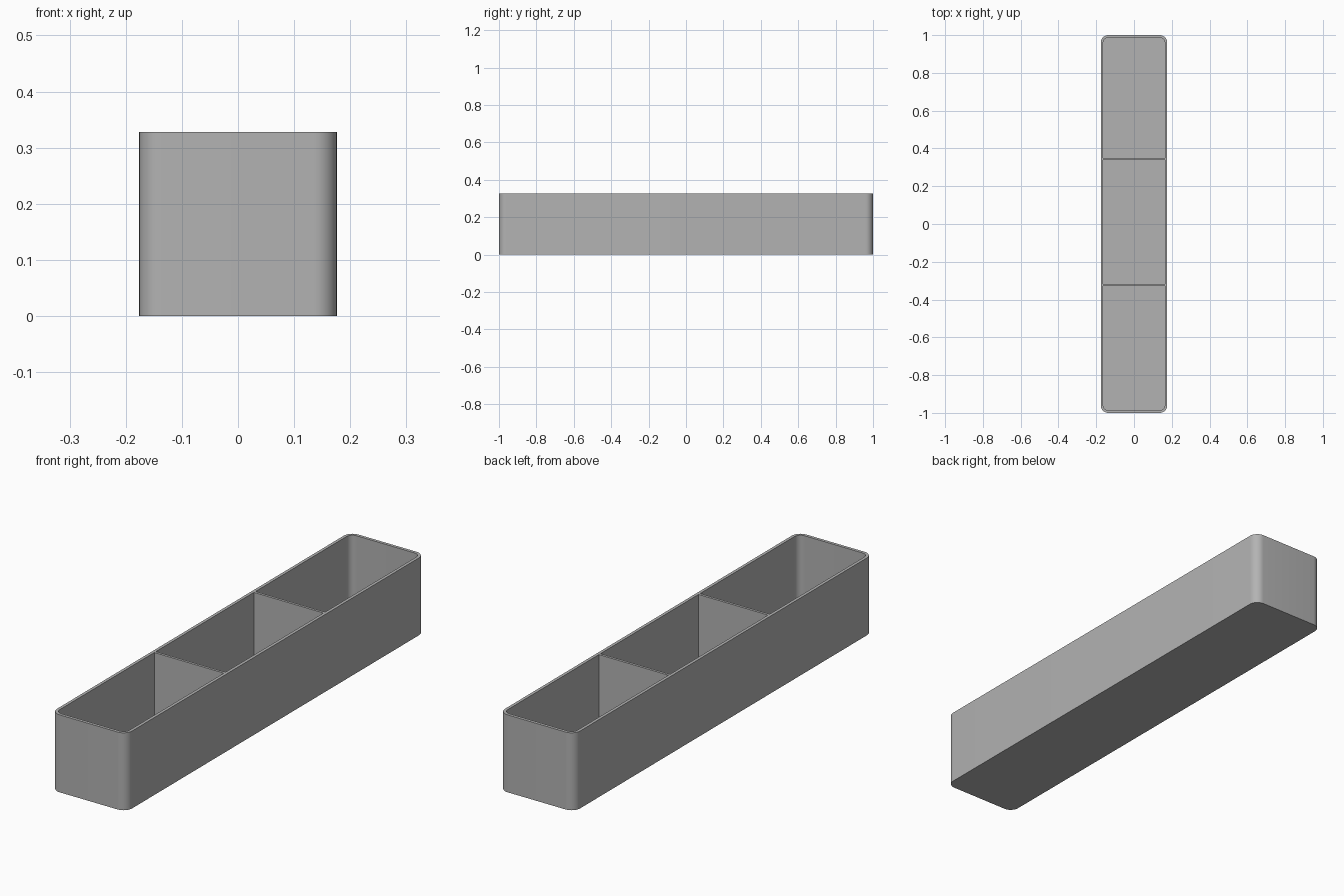
import bpy
import bmesh
from math import cos, sin, pi, radians

cube = bpy.data.objects.get("Cube")
if cube:
    bpy.data.objects.remove(cube, do_unlink=True)

HALF_X, HALF_Y, HEIGHT = 0.176, 1.0, 0.328
WALL, FLOOR, RADIUS = 0.013, 0.012, 0.04
DIVIDER = 0.011
SEGMENTS = 10

grey = bpy.data.materials.new("plain grey")
grey.use_nodes = True
colour = (0.45, 0.45, 0.45, 1)
grey.diffuse_color = colour
grey.node_tree.nodes["Principled BSDF"].inputs["Base Color"].default_value = colour


def finish(bm, name):
    bmesh.ops.recalc_face_normals(bm, faces=bm.faces)
    mesh = bpy.data.meshes.new(name)
    bm.to_mesh(mesh)
    bm.free()
    mesh.materials.append(grey)
    obj = bpy.data.objects.new(name, mesh)
    bpy.context.collection.objects.link(obj)
    return obj


def rounded_ring(bm, inset, z):
    """Rounded rectangle of vertices, drawn in from the outer outline."""
    r = RADIUS - inset
    cx, cy = HALF_X - RADIUS, HALF_Y - RADIUS
    ring = []
    for corner, (sx, sy) in enumerate([(1, 1), (-1, 1), (-1, -1), (1, -1)]):
        for i in range(SEGMENTS + 1):
            a = (corner + i / SEGMENTS) * pi / 2
            ring.append(bm.verts.new((sx * cx + r * cos(a), sy * cy + r * sin(a), z)))
    return ring


# Tray shell: outside wall, rim, inside wall, floor and underside
bm = bmesh.new()
rings = [rounded_ring(bm, inset, z) for inset, z in
         [(0, 0), (0, HEIGHT), (WALL, HEIGHT), (WALL, FLOOR)]]
for low, high in zip(rings, rings[1:]):
    for i in range(len(low)):
        j = (i + 1) % len(low)
        bm.faces.new((low[i], low[j], high[j], high[i]))
bm.faces.new(rings[0])
bm.faces.new(rings[-1])
tray = finish(bm, "tray_shell")
bpy.ops.object.select_all(action="DESELECT")
tray.select_set(True)
bpy.context.view_layer.objects.active = tray
bpy.ops.object.shade_smooth_by_angle(angle=radians(30))

# Dividers between the three compartments
for name, y in [("front_divider", -0.322), ("back_divider", 0.345)]:
    bm = bmesh.new()
    bmesh.ops.create_cube(bm, size=1)
    for v in bm.verts:
        v.co.x *= 2 * (HALF_X - WALL)
        v.co.y = v.co.y * DIVIDER + y
        v.co.z = FLOOR + (v.co.z + 0.5) * (HEIGHT - FLOOR)
    finish(bm, name)
